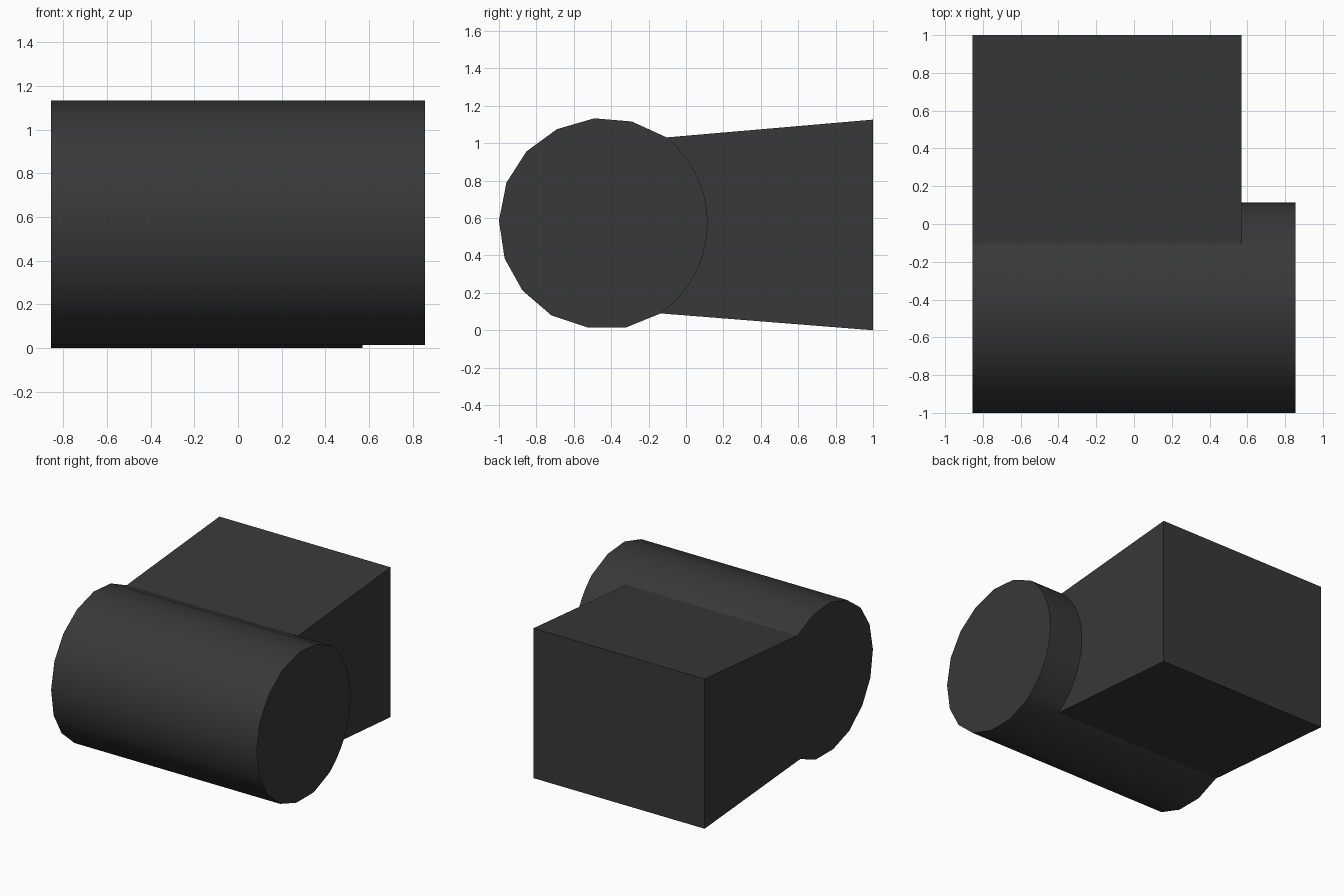
import bpy, bmesh, math
from mathutils import Vector

if "Cube" in bpy.data.objects:
    bpy.data.objects.remove(bpy.data.objects["Cube"])

X0, X1, X2 = -0.855, 0.57, 0.855   # flush end, block side, roller end

# Faceted outer profile of the roller (y, z), from upper joint round to lower joint
outer = [(-0.103, 1.035), (-0.29, 1.12), (-0.49, 1.137), (-0.69, 1.079),
         (-0.853, 0.96), (-0.96, 0.793), (-1.0, 0.59), (-0.97, 0.388),
         (-0.875, 0.217), (-0.72, 0.084), (-0.527, 0.019), (-0.32, 0.019),
         (-0.136, 0.094)]

# Fine inner arc, lower joint to upper joint, bulging to y = 0.115
a, b = Vector(outer[-1]), Vector(outer[0])
mid, half = (a + b) / 2, (b - a).length / 2
sag = 0.115 - mid.x
radius = (half ** 2 + sag ** 2) / (2 * sag)
centre = mid + Vector((b.y - a.y, a.x - b.x)).normalized() * (sag - radius)
t0 = math.atan2(a.y - centre.y, a.x - centre.x)
t1 = math.atan2(b.y - centre.y, b.x - centre.x)
N = 24
arc = [(centre.x + radius * math.cos(t0 + (t1 - t0) * i / N),
        centre.y + radius * math.sin(t0 + (t1 - t0) * i / N)) for i in range(1, N)]

bm = bmesh.new()


def row(x, pts):
    return [bm.verts.new((x, y, z)) for y, z in pts]


def strip(p, q):
    for i in range(len(p) - 1):
        bm.faces.new((p[i], p[i + 1], q[i + 1], q[i]))


corners = [(1.0, 0.004), (1.0, 1.13)]
left, left_c = row(X0, outer), row(X0, corners)
right, right_arc = row(X2, outer), row(X2, arc)
joint_low, joint_top = row(X1, [outer[-1], outer[0]])
side_arc, side_c = row(X1, arc), row(X1, corners)
inner = [joint_low] + side_arc + [joint_top]

# Roller: outer wall, exposed inner wall and end cap
strip(left[1:-1], right[1:-1])
bm.faces.new((left[0], left[1], right[1], right[0], joint_top))
bm.faces.new((left[-2], left[-1], joint_low, right[-1], right[-2]))
strip(inner, [right[-1]] + right_arc + [right[0]])
bm.faces.new(right + right_arc)

# Block: bottom, back, top, side and the shared flush end
strip([left[-1]] + left_c + [left[0]], [joint_low] + side_c + [joint_top])
bm.faces.new(inner + side_c[::-1])
bm.faces.new(left + left_c)

low = min(v.co.z for v in bm.verts)
for v in bm.verts:
    v.co.z -= low
bmesh.ops.recalc_face_normals(bm, faces=bm.faces)
mesh = bpy.data.meshes.new("roller_block")
bm.to_mesh(mesh)
bm.free()

obj = bpy.data.objects.new("roller_block", mesh)
bpy.context.collection.objects.link(obj)
mat = bpy.data.materials.new("dark_grey")
mat.diffuse_color = (0.04, 0.04, 0.04, 1)
mat.use_nodes = True
mat.node_tree.nodes["Principled BSDF"].inputs["Base Color"].default_value = mat.diffuse_color
mesh.materials.append(mat)

bpy.context.view_layer.objects.active = obj
obj.select_set(True)
bpy.ops.object.shade_smooth_by_angle(angle=math.radians(25))
